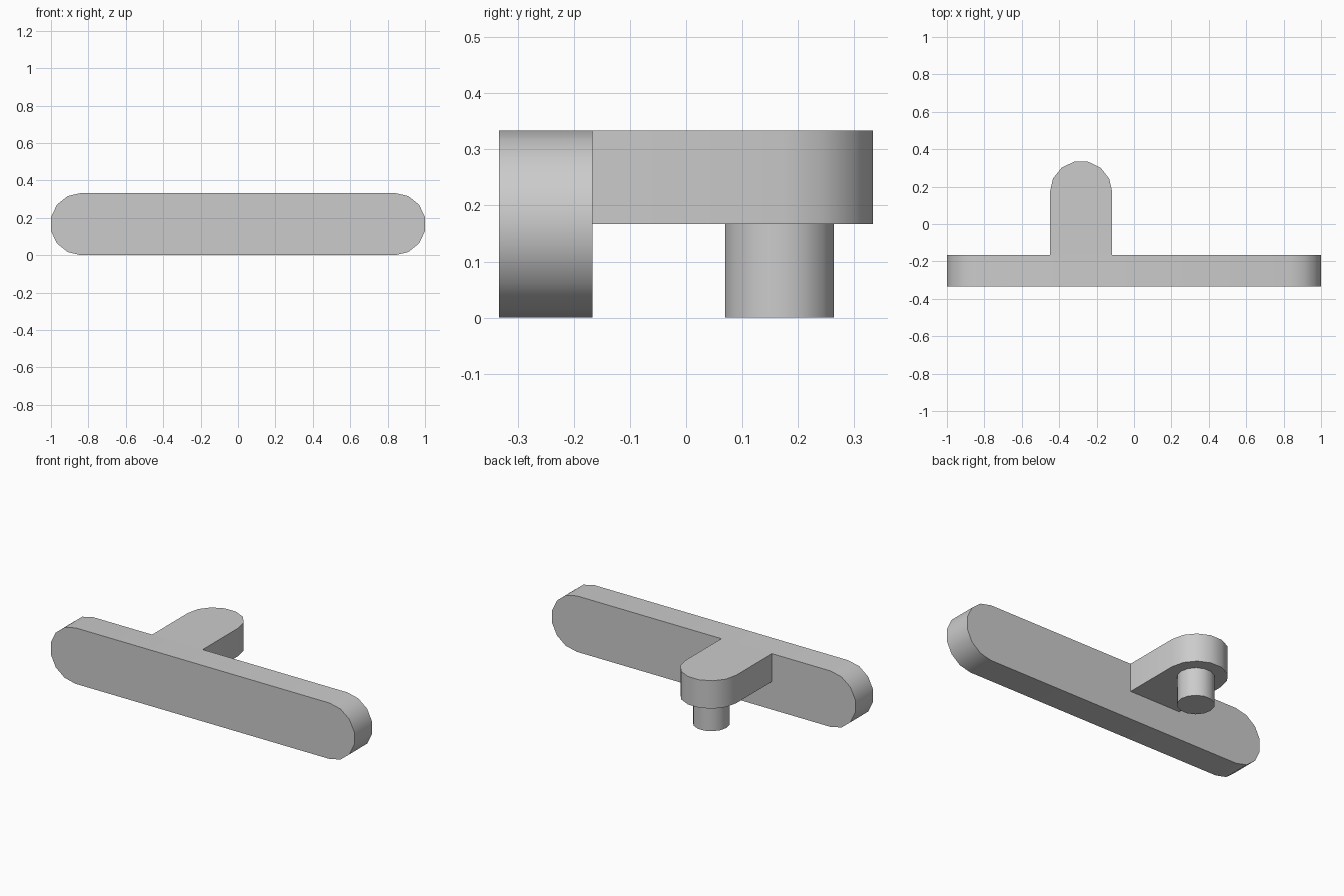
import bpy, bmesh, math
from mathutils import Matrix, Vector

old = bpy.data.objects.get("Cube")
if old:
    bpy.data.objects.remove(old, do_unlink=True)

grey = bpy.data.materials.new("plain grey")
grey.use_nodes = True
colour = (0.6, 0.6, 0.6, 1)
grey.diffuse_color = colour
grey.node_tree.nodes["Principled BSDF"].inputs["Base Color"].default_value = colour

STEPS = 7                                 # facets per half circle
RADIUS = 1 / 6 
THICK = 1 / 6
FLAT = math.cos(math.pi / (2 * STEPS))    # facet distance relative to radius


def half_round(cx, cy, r, start):
    """Points of a half circle, running anticlockwise from the start angle."""
    angles = [start + math.pi * i / STEPS for i in range(STEPS + 1)]
    return [(cx + r * math.cos(a), cy + r * math.sin(a)) for a in angles]


def extrude_profile(name, points, depth, matrix):
    """Extrude a flat outline along its local z, then place it."""
    bm = bmesh.new()
    face = bm.faces.new([bm.verts.new((x, y, 0)) for x, y in points])
    result = bmesh.ops.extrude_face_region(bm, geom=[face])
    moved = [v for v in result["geom"] if isinstance(v, bmesh.types.BMVert)]
    bmesh.ops.translate(bm, verts=moved, vec=Vector((0, 0, depth)))
    bmesh.ops.transform(bm, matrix=matrix, verts=bm.verts)
    bmesh.ops.recalc_face_normals(bm, faces=bm.faces)
    mesh = bpy.data.meshes.new(name)
    bm.to_mesh(mesh)
    bm.free()
    mesh.materials.append(grey)
    obj = bpy.data.objects.new(name, mesh)
    bpy.context.collection.objects.link(obj)
    return obj


quarter = math.pi / 2

# Long upright bar with rounded ends
end = 1 - RADIUS * FLAT
outline = half_round(end, 0, RADIUS, -quarter) + half_round(-end, 0, RADIUS, quarter)
bar = extrude_profile("handle_bar", outline, THICK,
                      Matrix.Translation((0, -THICK, RADIUS)) @ Matrix.Rotation(quarter, 4, "X"))

# Rounded arm reaching back, flush with the top of the bar
arm_x = -0.283
tip = 2 * RADIUS - RADIUS * FLAT
outline = half_round(arm_x, tip, RADIUS, 0)
outline += [(arm_x - RADIUS, -THICK), (arm_x + RADIUS, -THICK)]
arm = extrude_profile("arm", outline, THICK, Matrix.Translation((0, 0, THICK)))

# Round pin hanging below the arm
outline = half_round(arm_x, THICK, 0.1, 0)[:-1] + half_round(arm_x, THICK, 0.1, math.pi)[:-1]
pin = extrude_profile("pin", outline, THICK, Matrix.Identity(4))

# Smooth rounded sides, sharp rims
bpy.ops.object.select_all(action="DESELECT")
for part in (bar, arm, pin):
    part.select_set(True)
bpy.context.view_layer.objects.active = bar
bpy.ops.object.shade_smooth_by_angle(angle=math.radians(35))
